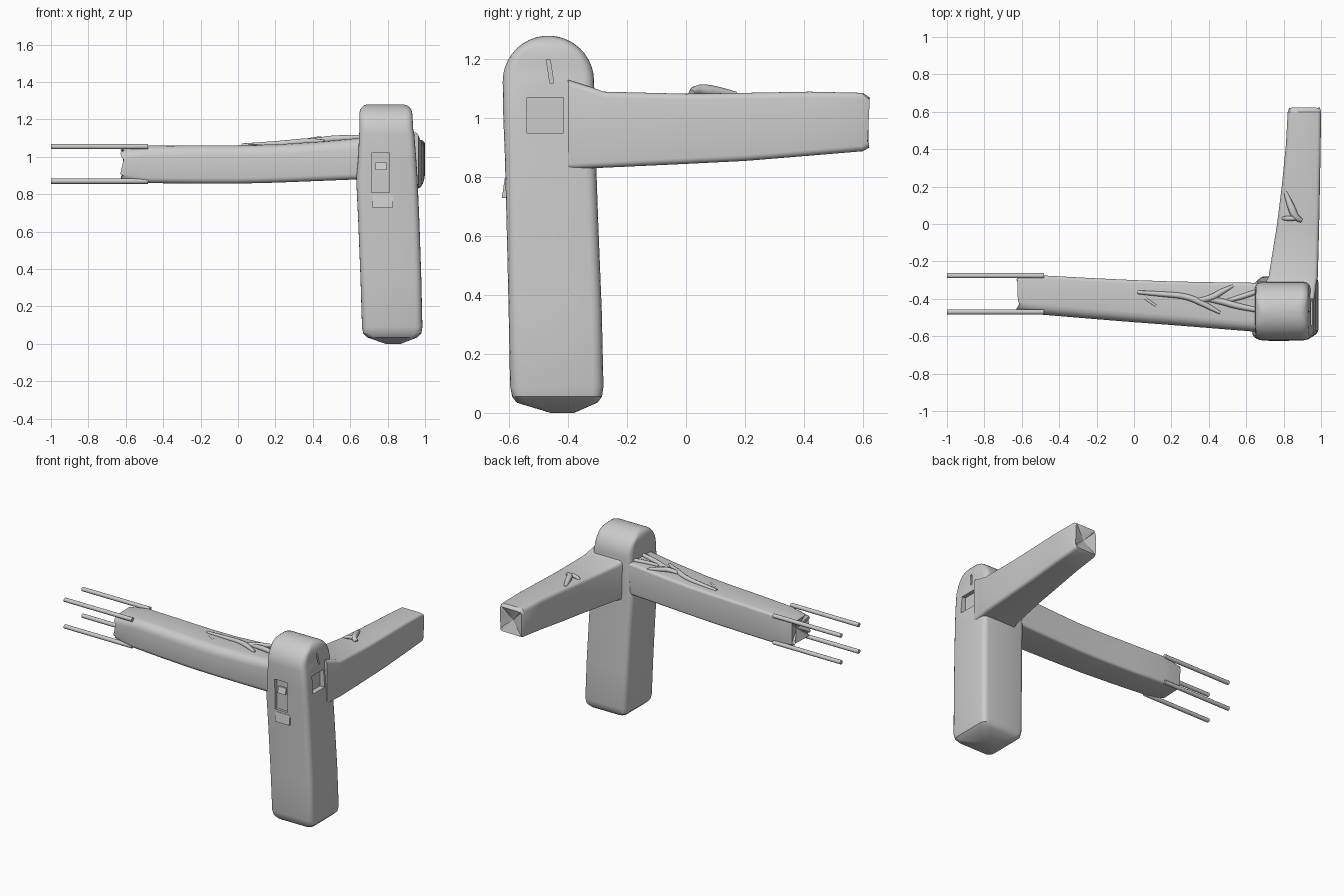
import bpy, bmesh, math, random
from mathutils import Vector

if "Cube" in bpy.data.objects:
    bpy.data.objects.remove(bpy.data.objects["Cube"])

random.seed(4)
SEG = 4  # segments per rounded corner


def finish(name, bm, smooth=True):
    bmesh.ops.recalc_face_normals(bm, faces=bm.faces)
    me = bpy.data.meshes.new(name)
    bm.to_mesh(me)
    bm.free()
    ob = bpy.data.objects.new(name, me)
    bpy.context.collection.objects.link(ob)
    if smooth:
        shade(ob)
    return ob


def activate(ob):
    bpy.ops.object.select_all(action='DESELECT')
    ob.select_set(True)
    bpy.context.view_layer.objects.active = ob


def shade(ob):
    activate(ob)
    bpy.ops.object.shade_smooth_by_angle(angle=math.radians(32))


def rounded(u0, u1, v0, v1, radii):
    """Rounded rectangle; radii order: u1v1, u0v1, u0v0, u1v0."""
    pts = []
    corners = [(u1, v1, -1, -1), (u0, v1, 1, -1), (u0, v0, 1, 1), (u1, v0, -1, 1)]
    for k, ((u, v, su, sv), r) in enumerate(zip(corners, radii)):
        ru, rv = min(r, (u1 - u0) * .48), min(r, (v1 - v0) * .48)
        for i in range(SEG + 1):
            a = math.pi / 2 * (k + i / SEG)
            pts.append((u + su * ru + ru * math.cos(a), v + sv * rv + rv * math.sin(a)))
    return pts


def loft(name, axis, sections, radii, end_inset=0.0, jag=0.0):
    """Skin sections (t, u0, u1, v0, v1) along an axis; last end may be broken."""
    put = {'x': lambda t, u, v: (t, u, v), 'y': lambda t, u, v: (u, t, v),
           'z': lambda t, u, v: (u, v, t)}[axis]
    bm = bmesh.new()
    rings = []
    for n, (t, *box) in enumerate(sections):
        j = jag if n == len(sections) - 1 else 0
        rings.append([bm.verts.new(put(t + random.uniform(-j, j), u, v))
                      for u, v in rounded(*box, radii)])
    for a, b in zip(rings, rings[1:]):
        for i in range(len(a)):
            k = (i + 1) % len(a)
            bm.faces.new((a[i], a[k], b[k], b[i]))
    bm.faces.new(rings[0])
    if end_inset:
        t, u0, u1, v0, v1 = sections[-1]
        tip = bm.verts.new(put(t + end_inset, (u0 + u1) / 2, (v0 + v1) / 2))
        r = rings[-1]
        for i in range(len(r)):
            bm.faces.new((r[i], r[(i + 1) % len(r)], tip))
    else:
        bm.faces.new(rings[-1])
    return finish(name, bm)


def box(name, lo, hi, tilt=0.0, smooth=False):
    """Box between two corners, optionally leaning about the x axis."""
    bm = bmesh.new()
    bmesh.ops.create_cube(bm, size=1)
    lo, hi = Vector(lo), Vector(hi)
    for v in bm.verts:
        v.co = Vector(c * s for c, s in zip(v.co, hi - lo))
        v.co.y += v.co.z * tilt
        v.co += (lo + hi) / 2
    return finish(name, bm, smooth)


def carve(ob, cutters):
    for c in cutters:
        c.hide_render = True
        m = ob.modifiers.new("carve", 'BOOLEAN')
        m.operation, m.solver, m.object = 'DIFFERENCE', 'EXACT', c
        activate(ob)
        bpy.ops.object.modifier_apply(modifier=m.name)
        bpy.data.objects.remove(c)
    shade(ob)


def strand(name, points):
    """Tapered root following points (x, y, z, radius)."""
    cu = bpy.data.curves.new(name, 'CURVE')
    cu.dimensions = '3D'
    cu.bevel_depth, cu.bevel_resolution, cu.resolution_u = 1.0, 2, 4
    cu.use_fill_caps = True
    sp = cu.splines.new('NURBS')
    sp.points.add(len(points) - 1)
    sp.use_endpoint_u, sp.order_u = True, 3
    for p, (x, y, z, r) in zip(sp.points, points):
        p.co, p.radius = (x, y, z, 1), r
    ob = bpy.data.objects.new(name, cu)
    bpy.context.collection.objects.link(ob)


# Corner post: blunt pointed foot, leaning shaft, arched top
post = [(0.0, .79, .87, -.46, -.38), (.035, .69, .96, -.575, -.30),
        (.055, .67, .98, -.59, -.285), (.09, .663, .986, -.597, -.28),
        (.35, .655, .98, -.602, -.286), (.65, .643, .97, -.609, -.298),
        (.88, .632, .96, -.615, -.306), (1.0, .643, .952, -.62, -.308),
        (1.125, .648, .942, -.622, -.312)]
for i in range(1, 10):
    a = math.radians(84) * i / 9
    w, z = .155 * math.cos(a), 1.125 + .155 * math.sin(a)
    d = max(0, .045 - (1.28 - z))
    s = .045 - math.sqrt(.045 ** 2 - d * d)
    post.append((z, .65 + s, .938 - .012 * i / 9 - s, -.467 - w, -.467 + w))
post = loft("corner_post", 'z', post, [.035] * 4)

# Worn mortises and a crack cut into the post
carve(post, [
    box("side_mortise", (.92, -.54, .95), (1.1, -.415, 1.07)),
    box("side_crack", (.925, -.468, 1.12), (1.1, -.455, 1.2), -.15),
    box("front_mortise", (.715, -.8, .81), (.81, -.595, 1.02)),
])
box("front_mortise_chip", (.735, -.612, .93), (.795, -.58, .97), .3)
box("front_ledge", (.72, -.62, .73), (.83, -.58, .795), .15)

# Long beam to the left, with a splintered end
loft("long_beam", 'x', [
    (.70, -.58, -.315, .882, 1.105), (.45, -.56, -.312, .872, 1.082),
    (.2, -.54, -.307, .862, 1.066), (0, -.525, -.30, .857, 1.062),
    (-.25, -.505, -.288, .857, 1.062), (-.49, -.485, -.275, .86, 1.06),
    (-.56, -.477, -.28, .868, 1.05), (-.62, -.468, -.285, .878, 1.04),
], [.018, .055, .03, .018], end_inset=.035, jag=.012)

# Short beam to the back, narrowing towards its end
loft("short_beam", 'y', [
    (-.40, .69, .965, .825, 1.13), (-.32, .70, .975, .83, 1.105),
    (-.28, .72, .983, .832, 1.09), (0, .765, .99, .845, 1.083),
    (.2, .79, .994, .855, 1.086), (.42, .812, .998, .873, 1.09),
    (.60, .822, 1.0, .888, 1.086), (.62, .83, .993, .90, 1.07),
], [.02, .025, .02, .02], end_inset=-.025, jag=.004)

# Reinforcing rods sticking out of the splintered end
for ny, y in (("back", -.276), ("front", -.47)):
    for nz, z in (("upper", 1.055), ("lower", .87)):
        bm = bmesh.new()
        bmesh.ops.create_cone(bm, cap_ends=True, segments=12, radius1=.014,
                              radius2=.014, depth=.52)
        for v in bm.verts:
            v.co = (v.co.z - .74, v.co.x + y, v.co.y + z)
        finish(f"rod_{ny}_{nz}", bm)

# Roots creeping along the top of the long beam
roots = [
    [(.02, -.365, 1.062, .010), (.15, -.375, 1.066, .014), (.28, -.385, 1.075, .016),
     (.38, -.43, 1.085, .017), (.46, -.475, 1.085, .008)],
    [(.34, -.41, 1.078, .012), (.41, -.40, 1.092, .018), (.47, -.36, 1.09, .016),
     (.53, -.33, 1.088, .007)],
    [(.38, -.40, 1.08, .012), (.46, -.41, 1.092, .018), (.55, -.44, 1.10, .017),
     (.66, -.46, 1.105, .013)],
    [(.50, -.41, 1.09, .010), (.58, -.39, 1.10, .016), (.66, -.36, 1.105, .013)],
    [(.05, -.39, 1.055, .008), (.09, -.42, 1.064, .010), (.14, -.45, 1.056, .006)],
]
for i, pts in enumerate(roots):
    strand(f"beam_root_{i + 1}", pts)

# Curled leaf-like growth on the short beam
strand("beam_shoot", [(.895, .02, 1.085, .012), (.865, .03, 1.098, .018),
                      (.84, .09, 1.092, .022), (.81, .17, 1.08, .010)])
strand("beam_shoot_branch", [(.79, .03, 1.072, .008), (.82, .03, 1.102, .016),
                             (.86, .03, 1.095, .012)])
